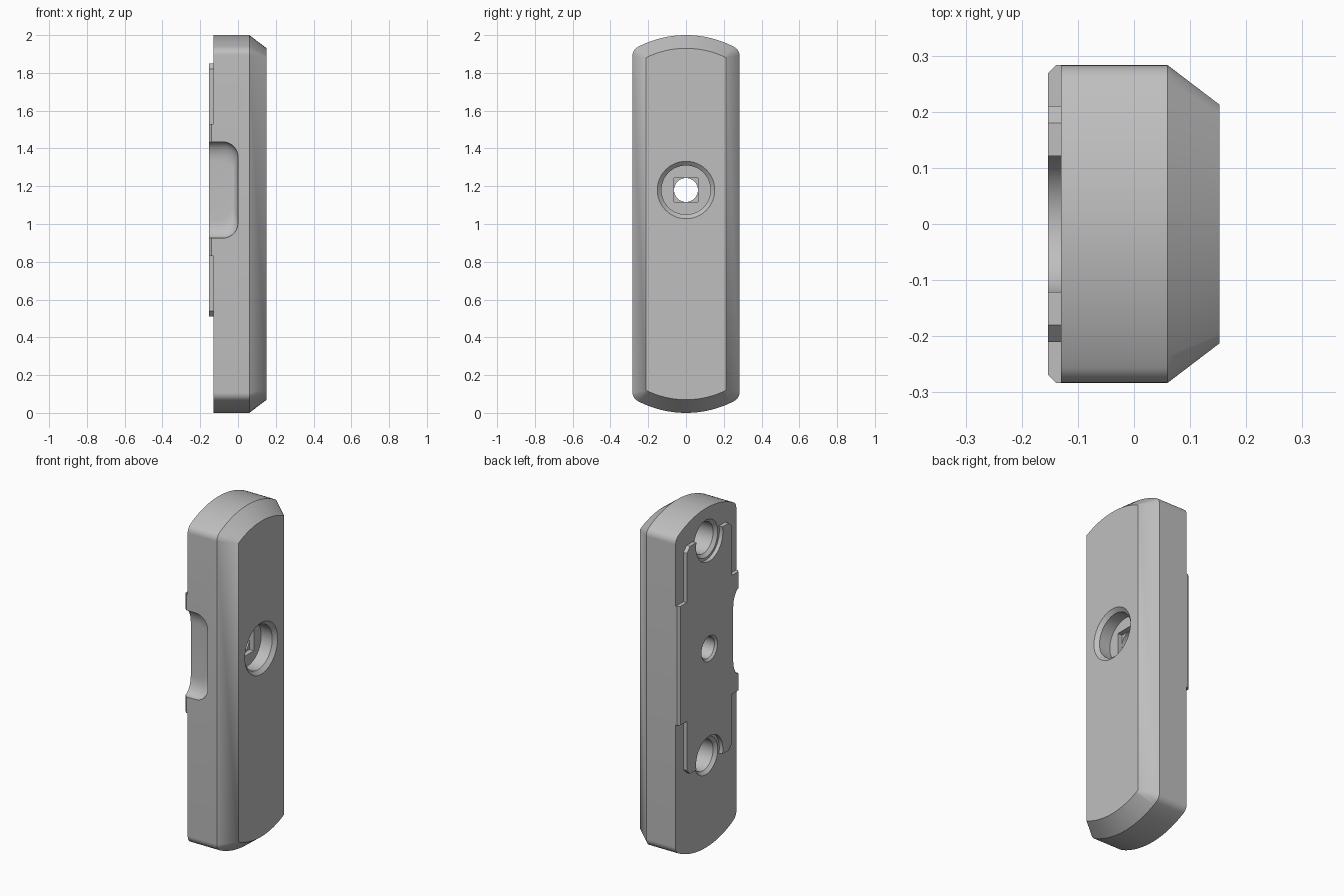
import bpy, bmesh
from math import sin, cos, asin, sqrt, pi, radians

cube = bpy.data.objects.get("Cube")
if cube:
    bpy.data.objects.remove(cube, do_unlink=True)

grey = bpy.data.materials.new("plain_grey")
grey.use_nodes = True
COLOUR = (0.52, 0.52, 0.52, 1)
grey.diffuse_color = COLOUR
grey.node_tree.nodes["Principled BSDF"].inputs["Base Color"].default_value = COLOUR

MID = 1.18            # height of the centre hole
SCREW = 0.64          # distance of the screw holes from it
BACK, PAD = -0.13, -0.153


def loft(name, loops):
    """Closed solid through matching loops, capped at both ends."""
    bm = bmesh.new()
    rings = [[bm.verts.new(p) for p in loop] for loop in loops]
    n = len(rings[0])
    for a, b in zip(rings, rings[1:]):
        for i in range(n):
            j = (i + 1) % n
            bm.faces.new((a[i], a[j], b[j], b[i]))
    bm.faces.new(rings[0])
    bm.faces.new(rings[-1])
    bmesh.ops.remove_doubles(bm, verts=bm.verts, dist=1e-5)
    bmesh.ops.recalc_face_normals(bm, faces=bm.faces)
    mesh = bpy.data.meshes.new(name)
    bm.to_mesh(mesh)
    bm.free()
    mesh.materials.append(grey)
    obj = bpy.data.objects.new(name, mesh)
    bpy.context.collection.objects.link(obj)
    return obj


def lathe(name, z, profile, n=48):
    """Solid of revolution about a line along x; profile is (x, radius)."""
    return loft(name, [[(x, r * cos(2 * pi * i / n), z + r * sin(2 * pi * i / n))
                        for i in range(n)] for x, r in profile])


def cut(obj, cutters):
    bpy.context.view_layer.objects.active = obj
    for c in cutters:
        c.hide_render = True
        mod = obj.modifiers.new("cut", 'BOOLEAN')
        mod.operation = 'DIFFERENCE'
        mod.solver = 'EXACT'
        mod.object = c
        bpy.ops.object.modifier_apply(modifier=mod.name)


def outline(x, half_w, big, small):
    """Long plate outline with bowed ends and rounded corners."""
    centre = 0.45
    cy = half_w - small
    cz = centre + sqrt((big - small) ** 2 - cy ** 2)
    tilt = asin(cy / (big - small))
    pts = []
    for i in range(9):
        a = pi / 2 + (tilt - pi / 2) * i / 8
        pts.append((cy + small * sin(a), cz + small * cos(a)))
    arc = [(big * sin(tilt * (1 - i / 12)), centre + big * cos(tilt * (1 - i / 12)))
           for i in range(1, 24)]
    top = pts + arc + [(-y, z) for y, z in reversed(pts)]
    return [(x, y, 1 + z) for y, z in top + [(-y, -z) for y, z in top]]


# Body with a wide bevel on its outer side
body = loft("body", [outline(BACK, 0.283, 0.55, 0.05),
                     outline(0.06, 0.283, 0.55, 0.05),
                     outline(0.152, 0.213, 0.48, 0)])

# Raised mounting pad, wider in the middle
quarter = [(0.283, 0.35), (0.21, 0.35), (0.21, 0.64), (0.18, 0.67)]
upper = quarter + [(-y, z) for y, z in reversed(quarter)]
ring = upper + [(-y, -z) for y, z in upper]
pad = loft("mounting_pad", [[(x, y, MID + z) for y, z in ring] for x in (BACK, PAD)])
bm = bmesh.new()
bm.from_mesh(pad.data)
edges = [e for e in bm.edges
         if all(v.co.x < PAD + 0.001 and abs(v.co.y) > 0.28 for v in e.verts)]
bmesh.ops.bevel(bm, geom=edges, offset=0.014, segments=1, affect='EDGES')
bm.to_mesh(pad.data)
bm.free()


# Bowl-shaped side notch
def notch_loop(y, inset_x, inset_z):
    right, half, r = -inset_x, 0.255 - inset_z, 0.08
    corner = [(right - r + r * cos(a), half - r + r * sin(a))
              for a in (pi / 2 * i / 8 for i in range(9))]
    pts = corner + [(-0.3, half), (-0.3, -half)] + [(x, -z) for x, z in reversed(corner)]
    return [(x, y, MID + z) for x, z in pts]


bowl = [notch_loop(-0.4, 0, 0)]
for i in range(9):
    a = pi / 2 * i / 8
    bowl.append(notch_loop(-0.283 + 0.062 * sin(a), 0.03 * (1 - cos(a)), 0.1 * (1 - cos(a))))
notch = loft("notch_cutter", bowl)

# Stepped centre hole: bore from outside, square seat, round through hole
bore = lathe("bore_cutter", MID, [(0.06, 0.13), (0.132, 0.13), (0.152, 0.152), (0.2, 0.152)])
through = lathe("through_cutter", MID, [(-0.2, 0.075), (PAD, 0.075), (PAD + 0.012, 0.063), (0.1, 0.063)])
s = 0.063
seat = loft("seat_cutter", [[(x, -s, MID - s), (x, s, MID - s), (x, s, MID + s), (x, -s, MID + s)]
                            for x in (0.03, 0.1)])

# Blind screw holes and the pad cut-outs around them
screws, reliefs = [], []
for z in (MID + SCREW, MID - SCREW):
    screws.append(lathe("screw_hole_cutter", z,
                        [(-0.2, 0.11), (BACK, 0.11), (BACK + 0.018, 0.092), (0.0, 0.092)]))
    reliefs.append(lathe("relief_cutter", z, [(-0.2, 0.125), (-0.1, 0.125)]))

cut(body, [notch, bore, seat, through] + screws)
cut(pad, [notch, through] + reliefs)
for c in [notch, bore, seat, through] + screws + reliefs:
    bpy.data.objects.remove(c, do_unlink=True)

# Smooth curved faces, crisp edges
bpy.ops.object.select_all(action='DESELECT')
for obj in (body, pad):
    obj.select_set(True)
bpy.context.view_layer.objects.active = body
bpy.ops.object.shade_smooth_by_angle(angle=radians(25))
